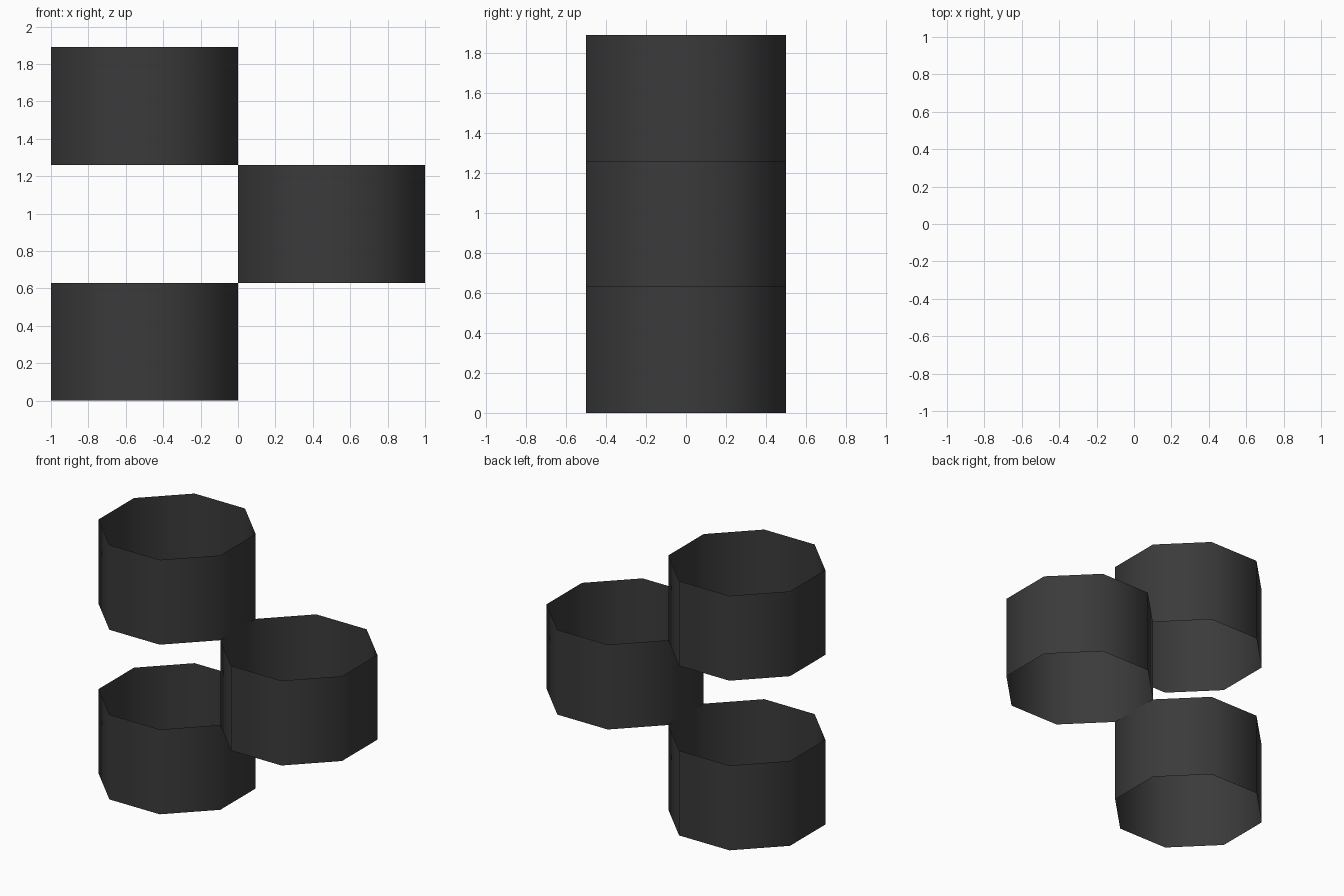
import bpy, math

if "Cube" in bpy.data.objects:
    bpy.data.objects.remove(bpy.data.objects["Cube"])

SIDES = 8
APOTHEM = 0.5
HEIGHT = 0.63

charcoal = bpy.data.materials.new("charcoal")
charcoal.diffuse_color = (0.043, 0.043, 0.044, 1.0)
charcoal.use_nodes = True
charcoal.node_tree.nodes["Principled BSDF"].inputs["Base Color"].default_value = charcoal.diffuse_color


def open_ring(name, x, level):
    """Octagonal tube, open at both ends, with flats facing the axes."""
    bpy.ops.mesh.primitive_cylinder_add(
        vertices=SIDES,
        radius=APOTHEM / math.cos(math.pi / SIDES),
        depth=HEIGHT,
        end_fill_type='NOTHING',
        location=(x, 0, HEIGHT * (level + 0.5)),
        rotation=(0, 0, math.pi / SIDES))
    ring = bpy.context.object
    ring.name = name
    ring.data.materials.append(charcoal)
    bpy.ops.object.shade_smooth()
    return ring


# Three rings stacked in a zigzag
for level, (name, x) in enumerate((("lower_ring", -0.5),
                                   ("middle_ring", 0.5),
                                   ("upper_ring", -0.5))):
    open_ring(name, x, level)
